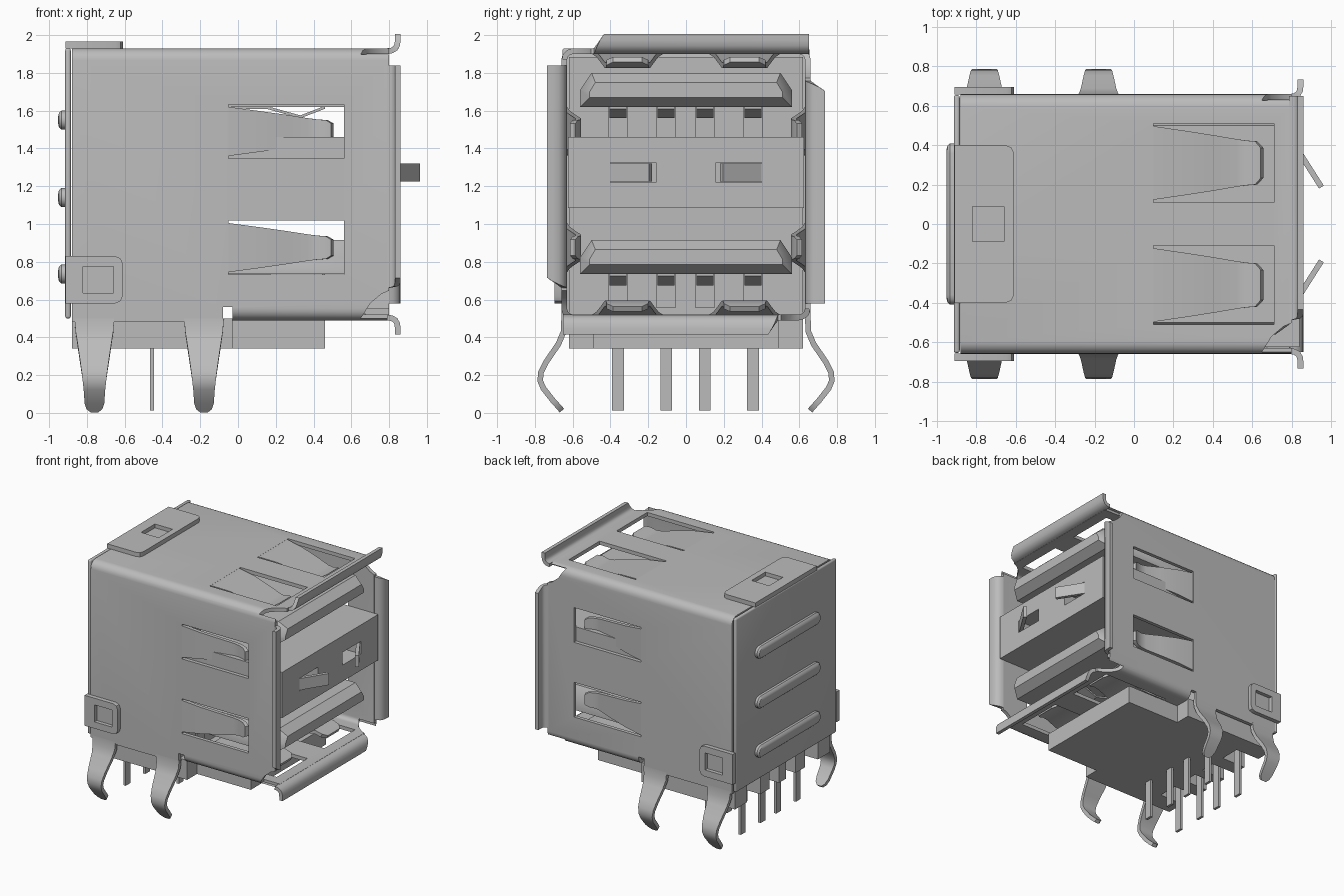
import bpy, bmesh, math
from mathutils import Vector

cube = bpy.data.objects.get("Cube")
if cube:
    bpy.data.objects.remove(cube, do_unlink=True)

mat = bpy.data.materials.new("plain grey")
mat.use_nodes = True
GREY = (0.5, 0.5, 0.5, 1)
mat.diffuse_color = GREY
mat.node_tree.nodes["Principled BSDF"].inputs["Base Color"].default_value = GREY

T = 0.03                       # sheet metal thickness
CZ = 1.21                      # height of the shell centre
# Shell walls: outward normal (y, z), tangent (y, z), distance from centre, half width
WALLS = {"top": ((0, 1), (1, 0), .72, .66), "right": ((-1, 0), (0, 1), .66, .72),
         "bottom": ((0, -1), (-1, 0), .72, .66), "left": ((1, 0), (0, -1), .66, .72)}


def on_wall(wall, x, v, off):
    """Point on a wall: x along the shell, v across the wall, off outward."""
    n, t, d, _ = WALLS[wall]
    return Vector((x, n[0] * (d + off) + t[0] * v, CZ + n[1] * (d + off) + t[1] * v))


def loft(bm, rings, closed=True):
    rows = [[bm.verts.new(p) for p in r] for r in rings]
    n = len(rows[0])
    for a, b in zip(rows, rows[1:]):
        for i in range(n if closed else n - 1):
            j = (i + 1) % n
            bm.faces.new((a[i], a[j], b[j], b[i]))
    if closed:
        bm.faces.new(rows[0][::-1])
        bm.faces.new(rows[-1])


def box(bm, x0, x1, y0, y1, z0, z1):
    loft(bm, [[(x, y0, z0), (x, y1, z0), (x, y1, z1), (x, y0, z1)] for x in (x0, x1)])


def wall_prism(bm, wall, pts, o0, o1):
    loft(bm, [[on_wall(wall, x, v, o) for x, v in pts] for o in (o0, o1)])


def rect(x0, x1, v0, v1):
    return [(x0, v0), (x1, v0), (x1, v1), (x0, v1)]


def finish(name, bm, cutter=None, sheet=False, bevel=0, smooth=True):
    """Turn a bmesh into an object, thicken, cut and shade it."""
    bmesh.ops.recalc_face_normals(bm, faces=bm.faces)
    me = bpy.data.meshes.new(name)
    bm.to_mesh(me)
    bm.free()
    ob = bpy.data.objects.new(name, me)
    bpy.context.collection.objects.link(ob)
    me.materials.append(mat)
    if sheet:
        m = ob.modifiers.new("thickness", 'SOLIDIFY')
        m.thickness, m.offset = T, 0
    if bevel:
        m = ob.modifiers.new("bevel", 'BEVEL')
        m.width, m.segments = bevel, 3
    if cutter:
        m = ob.modifiers.new("cut", 'BOOLEAN')
        m.object, m.solver, m.operation = cutter, 'EXACT', 'DIFFERENCE'
    bpy.context.view_layer.update()
    dg = bpy.context.evaluated_depsgraph_get()
    ob.data = bpy.data.meshes.new_from_object(ob.evaluated_get(dg))
    ob.modifiers.clear()
    if cutter:
        bpy.data.objects.remove(cutter, do_unlink=True)
    if smooth:
        for o in bpy.context.selected_objects:
            o.select_set(False)
        ob.select_set(True)
        bpy.context.view_layer.objects.active = ob
        bpy.ops.object.shade_smooth_by_angle(angle=math.radians(35))
    return ob


def make_cutter(bm):
    ob = finish("cutter", bm, smooth=False)
    ob.hide_render = True
    return ob


# Spring windows: wall, start x, centre v, half width at the window
springs = [(w, .10, s * .31, .20) for w in ("top", "bottom") for s in (-1, 1)]
springs += [(w, -.05, s * v, .143) for w, s in (("right", 1), ("left", -1)) for v in (.28, -.335)]
# Locking tabs: wall, v range, window v half width
tabs = [("top", 0, .40, .09), ("right", -.505, .125, .07), ("left", .505, .125, .07)]

# Shell: rounded tube with windows, latch holes, corner notches and open rear floor
bm = bmesh.new()
profile = []
for cy, cz, a0 in ((.595, 1.865, 0), (-.595, 1.865, 90), (-.595, .555, 180), (.595, .555, 270)):
    for i in range(6):
        a = math.radians(a0 + 18 * i)
        profile.append((cy + .05 * math.cos(a), cz + .05 * math.sin(a)))
loft(bm, [[(x, y, z) for y, z in profile] for x in (-.88, .80)])
bmesh.ops.delete(bm, geom=[f for f in bm.faces if len(f.verts) > 4], context='FACES')
cut = bmesh.new()
for w, x, v, h in springs:
    wall_prism(cut, w, rect(x, x + .61, v - h, v + h), -.06, .06)
for w, v, h, hw in tabs:
    wall_prism(cut, w, rect(-.76, -.665, v - .045, v + .045), -.05, .05)
for w, (n, t, d, half) in WALLS.items():
    notch = [(.65, -half + .01), (.70, -half + .09), (.76, -half + .14), (.83, -half + .17), (.83, -half + .01)]
    wall_prism(cut, w, notch, -.06, .06)
box(cut, -.95, -.03, -.8, .8, .4, .56)
finish("shell", bm, make_cutter(cut), sheet=True)

# Flared lips round the opening, each tapered at one end
for w, (n, t, d, half) in WALLS.items():
    bm = bmesh.new()
    path = [(.79, -.015, .17), (.815, -.011, .175), (.833, 0, .18), (.843, .018, .19), (.846, .045, .205), (.846, .075, .225)]
    end = half - (.01 if w in ("top", "bottom") else .09)
    loft(bm, [[on_wall(w, x, v, o) for v in (-half + g, end)] for x, o, g in path], closed=False)
    finish(w + "_lip", bm, sheet=True)

# Spring fingers bent into the ports
for i, (w, x, v, h) in enumerate(springs):
    tip = .11 if h > .15 else .06
    base = h - .012
    bm = bmesh.new()
    rings = []
    for u, k, off in ((-.01, 0, -.015), (.15, .3, -.03), (.30, .6, -.06), (.42, .86, -.088), (.47, .95, -.09), (.52, 1, -.075)):
        hw = base + (tip - base) * k
        rings.append([on_wall(w, x + u, v + s * hw, off) for s in (-1, 1)])
    rings.append([on_wall(w, x + .55, v + s * tip * .7, -.06) for s in (-1, 1)])
    loft(bm, rings, closed=False)
    finish(f"{w}_spring_{i}", bm, sheet=True)

# Rear cover with three stiffening ribs
bm = bmesh.new()
box(bm, -.915, -.885, -.655, .655, .50, 1.93)
finish("rear_cover", bm, bevel=.012)
for i, z in enumerate((.735, 1.14, 1.55)):
    bm = bmesh.new()
    rings = []
    for x, r in ((-.91, .05), (-.935, .05), (-.948, .038), (-.952, .02)):
        ring = []
        for k in range(16):
            a = math.radians(k * 24 - 90) if k < 8 else math.radians(78 + (k - 8) * 24)
            cy = .36 if k < 8 else -.36
            a = math.radians(-90 + k * 180 / 7) if k < 8 else math.radians(90 + (k - 8) * 180 / 7)
            ring.append((x, cy + r * math.cos(a), z + r * math.sin(a)))
        rings.append(ring)
    loft(bm, rings)
    finish(f"rear_rib_{i}", bm)

# Locking tabs folded from the rear cover
for w, v, h, hw in tabs:
    bm, cut = bmesh.new(), bmesh.new()
    r = .04
    pts = [(-.912, v - h), (-.61 - r, v - h), (-.622, v - h + .012), (-.61, v - h + r),
           (-.61, v + h - r), (-.622, v + h - .012), (-.61 - r, v + h), (-.912, v + h)]
    wall_prism(bm, w, pts, -.001, .035)
    wall_prism(cut, w, rect(-.82, -.66, v - hw, v + hw), .004, .06)
    wall_prism(cut, w, rect(-.76, -.665, v - .045, v + .045), -.05, .002)
    finish(w + "_locking_tab", bm, make_cutter(cut))

for s, side in ((-1, "right"), (1, "left")):
    # Side skirt and two bent mounting legs
    bm = bmesh.new()
    y0, y1 = sorted((s * .63, s * .66))
    box(bm, -.88, -.08, y0, y1, .48, .562)
    finish(side + "_skirt", bm)
    for cx, name in ((-.76, "rear"), (-.18, "front")):
        bm = bmesh.new()
        leg = [(.645, .50, .105), (.648, .43, .10), (.675, .365, .09), (.74, .27, .076), (.768, .215, .068),
               (.772, .17, .062), (.755, .13, .057), (.70, .06, .052), (.672, .03, .042), (.657, .012, .02)]
        loft(bm, [[(cx + k * hw, s * y, z) for k in (-1, 1)] for y, z, hw in leg], closed=False)
        finish(f"{side}_{name}_leg", bm, sheet=True)
    # Slanted catch plate on the divider face
    bm = bmesh.new()
    a, b = Vector((.80, s * .40, 0)), Vector((.94, s * .18, 0))
    side_v = Vector((.024, s * .015, 0))
    loft(bm, [[p + Vector((0, 0, z)) for p in (a, b, b + side_v, a + side_v)] for z in (1.225, 1.32)])
    finish(side + "_catch", bm)

# Insulating body, and the divider with two pockets
bm = bmesh.new()
box(bm, -.87, -.10, -.62, .62, .49, 1.885)
finish("rear_body", bm)
bm, cut = bmesh.new(), bmesh.new()
box(bm, -.11, .84, -.625, .625, 1.085, 1.46)
for s in (-1, 1):
    y0, y1 = sorted((s * .16, s * .40))
    box(cut, .60, .9, y0, y1, 1.22, 1.325)
finish("port_divider", bm, make_cutter(cut))

# Base block with wide rear, narrow front and teeth between the rear pins
bm = bmesh.new()
box(bm, -.66, -.03, -.62, .62, .34, .50)
box(bm, -.04, .46, -.49, .49, .34, .488)
for y, hw in ((-.54, .08), (-.23, .06), (0, .045), (.23, .06), (.54, .08)):
    box(bm, -.88, -.65, y - hw, y + hw, .34, .50)
finish("base_block", bm)

# Contact tongues, contacts and pins
for z, port in ((1.62, "upper"), (.735, "lower")):
    bm = bmesh.new()
    back = [(-.56, 0), (.56, 0), (.56, .09), (.50, .18), (-.50, .18), (-.56, .09)]
    front = [(-.51, .05), (.51, .05), (.51, .08), (.48, .13), (-.48, .13), (-.51, .08)]
    loft(bm, [[(x, y, z + h) for y, h in sec] for x, sec in ((-.11, back), (.72, back), (.79, front))])
    finish(port + "_tongue", bm)
    for i, y in enumerate((-.36, -.105, .10, .355)):
        bm = bmesh.new()
        vee = [(-.09, .005), (.15, .005), (.33, -.045), (.46, .005)]
        loft(bm, [[(x, y - .045, z + h), (x, y + .045, z + h), (x, y + .045, z + h - .015), (x, y - .045, z + h - .015)]
                  for x, h in vee])
        box(bm, -.11, -.085, y - .05, y + .05, z - .18, z + .01)
        finish(f"{port}_contact_{i}", bm)
        bm = bmesh.new()
        px = -.455 if port == "lower" else -.76
        box(bm, px - .011, px + .011, y - .031, y + .031, .012, .52)
        finish(f"{port}_pin_{i}", bm)
